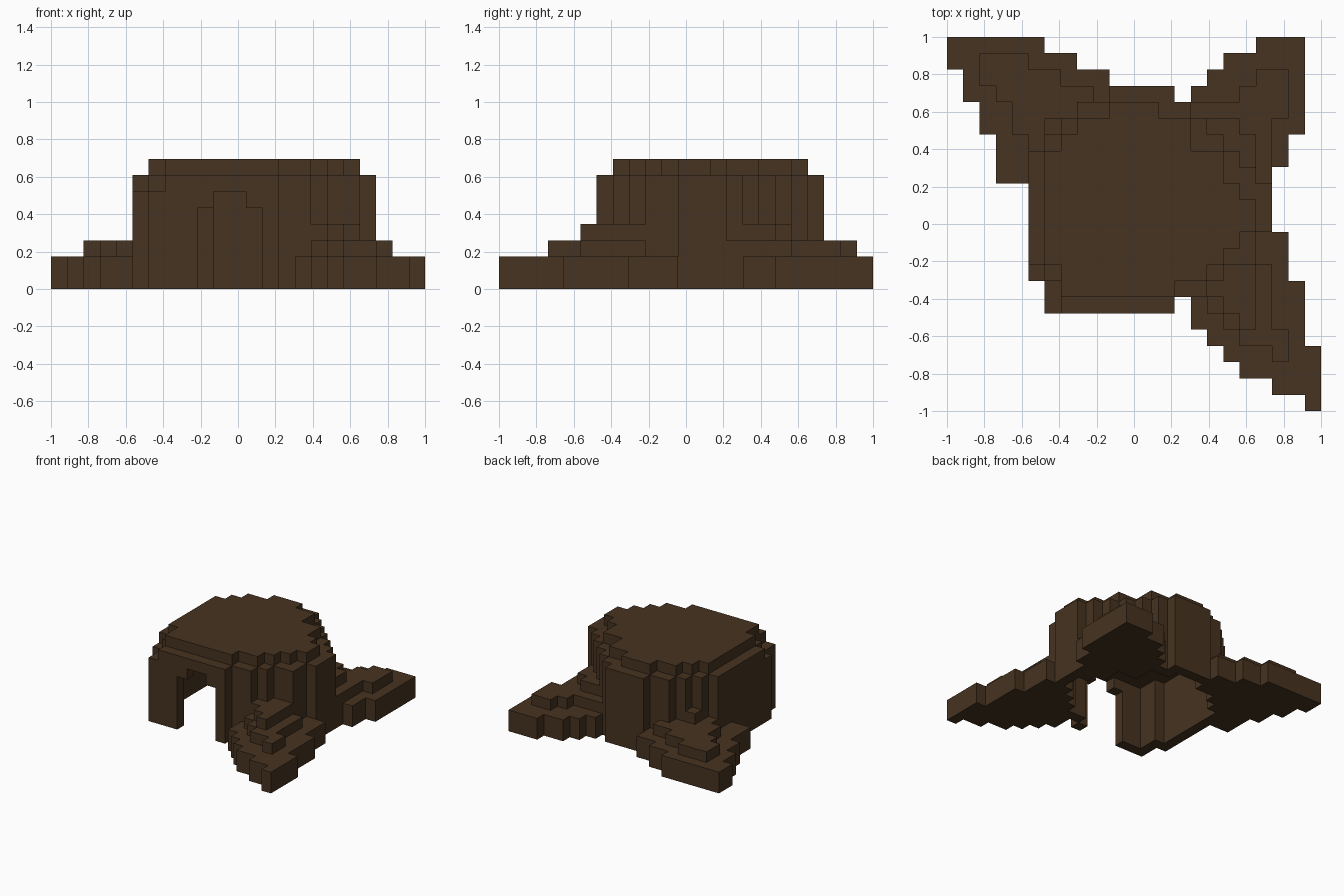
import bpy, bmesh
from mathutils import Vector

cube = bpy.data.objects.get("Cube")
if cube:
    bpy.data.objects.remove(cube, do_unlink=True)

N = 23     # blocks along each side of the ground plan
U = 2 / N  # block size

# Dark bark colour
bark = bpy.data.materials.new("dark_bark")
bark.use_nodes = True
bark.diffuse_color = (0.061, 0.033, 0.015, 1)
bsdf = bark.node_tree.nodes["Principled BSDF"]
bsdf.inputs["Base Color"].default_value = bark.diffuse_color
bsdf.inputs["Roughness"].default_value = 0.9


def inside(x, y, outline):
    hit = False
    for (ax, ay), (bx, by) in zip(outline, outline[1:] + outline[:1]):
        if (ay > y) != (by > y) and x < ax + (y - ay) * (bx - ax) / (by - ay):
            hit = not hit
    return hit


def plan(*outline):
    """Ground cells whose centre lies inside an outline."""
    return {(i, j) for i in range(N) for j in range(N)
            if inside(i + 0.5, j + 0.5, list(outline))}


def box(x0, x1, y0, y1):
    return {(i, j) for i in range(x0, x1) for j in range(y0, y1)}


def stack(cells, z0, z1):
    return {(i, j, k) for i, j in cells for k in range(z0, z1)}


def grow(cells):
    """Widen a plan by one block in the four main directions."""
    return cells | {(i + a, j + b) for i, j in cells
                    for a, b in ((1, 0), (-1, 0), (0, 1), (0, -1))}


# Rounded top disc, which also outlines the hollow below it
disc = plan((7, 7), (13.7, 7), (19.3, 11.5), (19.3, 12), (16.6, 15.6), (15.3, 16),
            (15, 17.8), (13, 18.2), (13, 19), (10, 19), (10, 18), (8, 18), (8, 17.5),
            (6, 15.5), (6, 9), (7, 9))
cap = stack(disc, 6, 8)
hollow = stack(disc, 0, 6)

# Trunk wall: one block around the disc, with a few knobs and a chipped corner
front_corner = box(6, 7, 6, 8) | box(5, 6, 8, 9)
side_knobs = box(18, 19, 9, 10) | box(19, 20, 13, 14) | box(18, 19, 14, 15)
back_knob = box(13, 14, 19, 20)
ring = (grow(disc) | front_corner | side_knobs | back_knob) - disc
wall = stack(ring, 0, 7) - stack(front_corner, 6, 7)

# Stepped archway through the front
arch = stack(box(9, 13, 6, 7), 0, 5) | stack(box(10, 12, 6, 7), 5, 6)
wall -= arch

# Roots, each in stepped tiers that narrow upward
front_left_root = (
    stack(plan((23, 0), (18.2, 2.5), (15, 5.6), (15, 14), (20.1, 14), (20.2, 11.5),
               (21.6, 7.5), (22.6, 3.5), (23, 3.3)), 0, 2)
    | stack(plan((21, 3), (18.3, 4.4), (15, 7.6), (15, 9), (20, 9), (20, 5), (21, 5)), 2, 3)
    | stack(plan((18.2, 5), (16, 7.2), (16, 9), (19, 9), (19, 5)), 2, 4))
back_left_root = (
    stack(plan((14, 13), (20, 13), (20.2, 14.5), (21.7, 17.5), (22, 18), (22, 23),
               (19.5, 23), (17.2, 21.6), (14.1, 18.6)), 0, 2)
    | stack(plan((15, 14), (20, 14), (20, 18), (21, 18), (21, 21), (19.2, 21),
                 (17.8, 19.2), (15, 18.4)), 2, 3)
    | stack(box(16, 19, 15, 17) | box(16, 18, 17, 18), 3, 4))
back_right_root = (
    stack(plan((3, 14), (3, 16.4), (0, 22), (0, 23), (5, 23), (11, 20), (11, 14)), 0, 2)
    | stack(plan((5, 16), (5, 16.4), (2, 21), (2, 22), (4, 22), (10, 19), (10, 16)), 2, 3)
    | stack(box(6, 7, 17, 18), 3, 4))

parts = {"stump_top": cap, "trunk_wall": wall}
for name, root in (("front_left_root", front_left_root),
                   ("back_left_root", back_left_root),
                   ("back_right_root", back_right_root)):
    parts[name] = root - hollow - cap - wall
solid = set().union(*parts.values())


def build(name, cells):
    """Mesh the exposed block sides, then merge the flat areas."""
    bm = bmesh.new()
    for cell in sorted(cells):
        for axis in range(3):
            for side in (0, 1):
                neighbour = list(cell)
                neighbour[axis] += 2 * side - 1
                if tuple(neighbour) in solid:
                    continue
                corners = []
                for u, v in ((0, 0), (1, 0), (1, 1), (0, 1)):
                    p = Vector(cell)
                    p[axis] += side
                    p[(axis + 1) % 3] += u
                    p[(axis + 2) % 3] += v
                    corners.append(bm.verts.new(p * U - Vector((1, 1, 0))))
                bm.faces.new(corners if side else corners[::-1])
    bmesh.ops.remove_doubles(bm, verts=bm.verts[:], dist=U * 0.01)
    bmesh.ops.dissolve_limit(bm, angle_limit=0.01, verts=bm.verts[:], edges=bm.edges[:])
    mesh = bpy.data.meshes.new(name)
    bm.to_mesh(mesh)
    bm.free()
    mesh.materials.append(bark)
    bpy.context.collection.objects.link(bpy.data.objects.new(name, mesh))


for part_name, part_cells in parts.items():
    build(part_name, part_cells)
